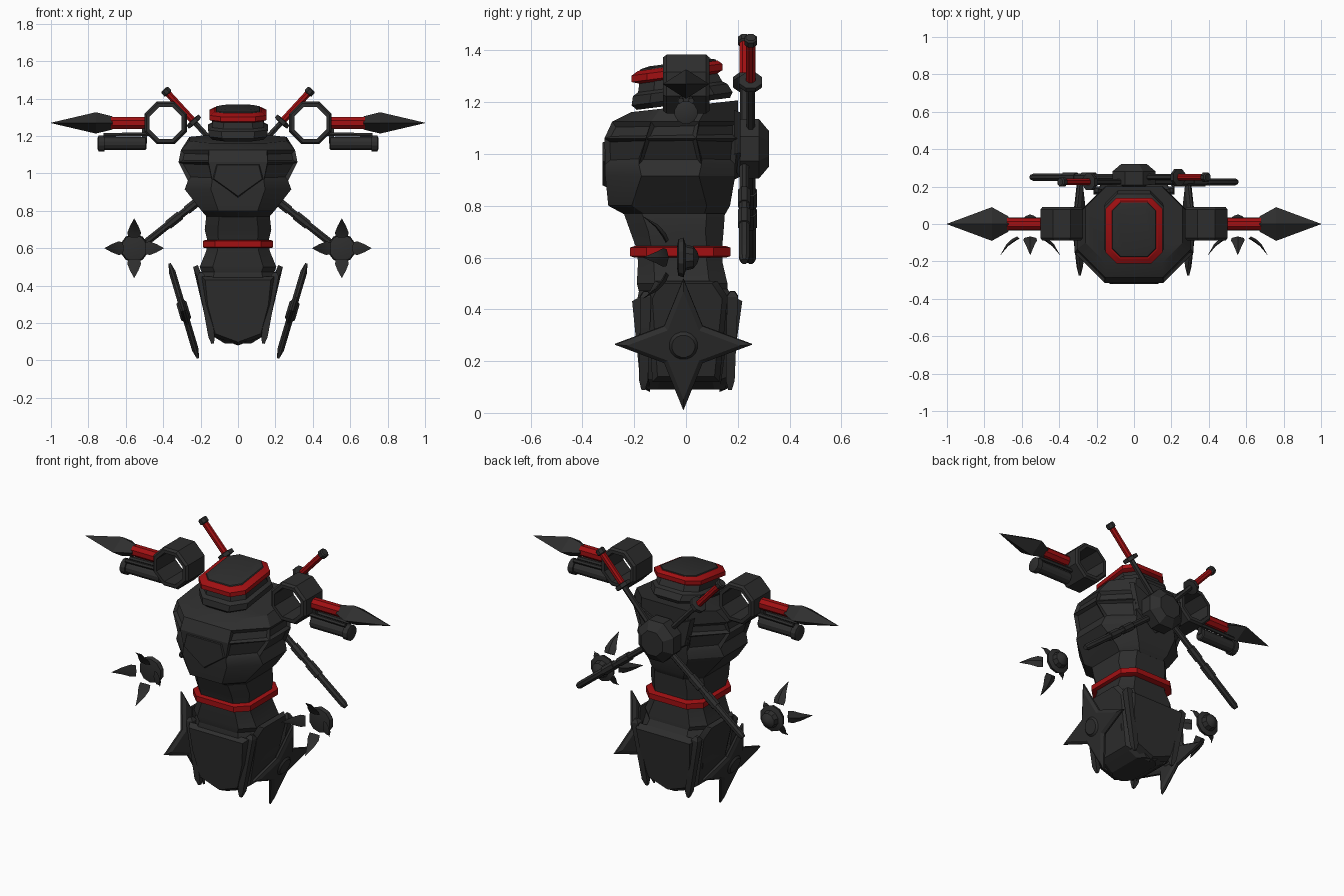
import bpy, bmesh, math
from mathutils import Vector as V

if "Cube" in bpy.data.objects:
    bpy.data.objects.remove(bpy.data.objects["Cube"])


def material(name, rgb):
    m = bpy.data.materials.new(name)
    m.diffuse_color = (*rgb, 1)
    m.use_nodes = True
    m.node_tree.nodes["Principled BSDF"].inputs["Base Color"].default_value = m.diffuse_color
    return m


DARK = material("dark_grey", (0.027, 0.027, 0.027))
RED = material("deep_red", (0.36, 0.005, 0.006))


def loft(name, rings, mat=DARK, closed=False, inset=None):
    """Skin rings of equal point count; cap the ends or close into a loop."""
    bm = bmesh.new()
    rows = [[bm.verts.new(p) for p in r] for r in rings]
    n = len(rows[0])
    pairs = list(zip(rows, rows[1:])) + ([(rows[-1], rows[0])] if closed else [])
    for a, b in pairs:
        for i in range(n):
            j = (i + 1) % n
            bm.faces.new((a[i], a[j], b[j], b[i]))
    if not closed:
        bm.faces.new(rows[0])
        bm.faces.new(rows[-1])
    bmesh.ops.recalc_face_normals(bm, faces=bm.faces)
    if inset:
        chosen = [f for f in bm.faces if inset(f.calc_center_median(), f.normal)]
        bmesh.ops.inset_individual(bm, faces=chosen, thickness=0.022, depth=-0.014)
    me = bpy.data.meshes.new(name)
    bm.to_mesh(me)
    bm.free()
    me.materials.append(mat)
    ob = bpy.data.objects.new(name, me)
    bpy.context.collection.objects.link(ob)
    return ob


def section(z, hx, yf, yb, c, tilt=0.0):
    """Horizontal rectangle with chamfered corners."""
    pts = [(-hx, yf + c), (-hx + c, yf), (hx - c, yf), (hx, yf + c),
           (hx, yb - c), (hx - c, yb), (-hx + c, yb), (-hx, yb - c)]
    return [V((x, y, z + tilt * y)) for x, y in pts]


def body(name, rows, mat=DARK, inset=None):
    return loft(name, [section(*r) for r in rows], mat, inset=inset)


def tube(name, a, b, profile, n=8, mat=DARK):
    """Turned part from a to b; profile holds (distance along, radius)."""
    a, b = V(a), V(b)
    d = (b - a).normalized()
    u = d.cross(V((0, 1, 0)) if abs(d.y) < 0.9 else V((0, 0, 1))).normalized()
    w = d.cross(u)
    angles = [math.tau * (i + 0.5) / n for i in range(n)]
    return loft(name, [[a + (b - a) * t + r * (u * math.cos(k) + w * math.sin(k))
                        for k in angles] for t, r in profile], mat)


def plate(name, pts, y0, y1, mat=DARK, shrink=0.92):
    """Front or back armour plate from an x-z outline, bevelled to y1."""
    c = sum((V((x, 0, z)) for x, z in pts), V()) / len(pts)
    base = [V((x, y0, z)) for x, z in pts]
    face = [c + (V((x, 0, z)) - c) * shrink + V((0, y1, 0)) for x, z in pts]
    return loft(name, [base, face], mat)


# Collar and head cap
body("collar", [(1.195, .135, -.19, .17, .07, .13), (1.215, .155, -.21, .18, .07, .13),
                (1.25, .16, -.205, .16, .07, .13), (1.262, .14, -.185, .14, .06, .13),
                (1.30, .135, -.18, .12, .06, .13)])
body("collar_rim", [(1.295, .13, -.18, .12, .05, .13), (1.305, .153, -.21, .14, .06, .13),
                    (1.33, .153, -.21, .14, .06, .13), (1.345, .125, -.185, .122, .05, .13)], RED)
body("head_cap", [(1.33, .13, -.185, .12, .05, .13), (1.35, .115, -.175, .115, .045, .13),
                  (1.357, .09, -.14, .09, .035, .13)])

# Torso with recessed shoulder and flank panels
body("torso", [(.765, .165, -.235, .15, .08), (.80, .195, -.30, .17, .09),
               (.915, .285, -.312, .19, .14), (.96, .268, -.312, .19, .13),
               (1.06, .318, -.315, .20, .16), (1.125, .305, -.285, .20, .15),
               (1.185, .26, -.21, .20, .11, .11)],
     inset=lambda c, n: .98 < c.z < 1.12 and abs(n.x) > .4)
plate("chest_plate", [(-.12, 1.05), (-.14, .97), (0, .87), (.14, .97), (.12, 1.05)], -.305, -.322)
plate("upper_back_plate", [(-.19, 1.17), (0, 1.08), (.19, 1.17), (.15, 1.0), (0, .9), (-.15, 1.0)],
      .185, .21)

# Waist, belt and hips
body("waist", [(.77, .17, -.24, .15, .07), (.70, .178, -.215, .145, .07),
               (.645, .165, -.195, .14, .06), (.585, .17, -.185, .14, .06),
               (.50, .205, -.19, .16, .07), (.46, .19, -.18, .16, .07)])
body("belt", [(.60, .175, -.20, .155, .06), (.606, .188, -.217, .172, .065),
              (.638, .188, -.217, .172, .065), (.644, .175, -.20, .155, .06)], RED)
body("hips", [(.48, .195, -.18, .16, .07), (.43, .205, -.19, .19, .07),
              (.25, .18, -.17, .17, .07), (.13, .135, -.16, .16, .06),
              (.09, .07, -.15, .15, .04)])
flap = [(-.195, .45), (.195, .45), (.18, .3), (.135, .13), (0, .08), (-.135, .13), (-.18, .3)]
front_flap = plate("front_flap", flap, -.15, -.185, shrink=.9)
back_flap = plate("back_flap", flap, .145, .185, shrink=.9)
for ob, k in ((front_flap, -.10), (back_flap, .14)):      # flaps lean out at the top
    for v in ob.data.vertices:
        v.co.y += k * (v.co.z - .2)

for s, side in ((-1, "left_"), (1, "right_")):
    # Hip side flaps
    loft(side + "hip_flap", [[V((s * x, y * k, z)) for y, z, x in
                              ((-.15, .45, .19), (-.12, .51, .215), (.12, .51, .215),
                               (.16, .45, .19), (.13, .12, .125), (-.13, .12, .125))]
                             for x0, k in ((0, 1),)] +
         [[V((s * x, y, z)) for y, z, x in
           ((-.13, .44, .215), (-.1, .50, .24), (.1, .50, .24),
            (.14, .44, .215), (.11, .14, .155), (-.11, .14, .155))]])
    for y, face in ((-.165, "front"), (.17, "rear")):
        tube(side + face + "_hip_strip", (s * .20, y + .01, .47), (s * .135, y, .09),
             [(0, .012), (.05, .03), (.9, .024), (1, .01)], 4)

    # Four-pointed throwing star beside the hip
    c, u, n = V((s * .29, -.01, .265)), V((s * .285, 0, .958)), V((s * .958, 0, -.285))
    w = V((0, 1, 0))

    def star(k, off):
        return [c + n * off + (u * math.cos(i * math.pi / 4) + w * math.sin(i * math.pi / 4))
                * k * (.105 if i % 2 else .265) for i in range(8)]
    loft(side + "star", [star(.82, -.018), star(1, -.006), star(1, .006), star(.82, .018)])
    tube(side + "star_hub", c - n * .028, c + n * .028, [(0, .045), (.2, .057), (.8, .057), (1, .045)], 16)

    # Octagonal shoulder ring
    def octagon(r, y):
        return [V((s * .387 + r * math.cos((i + .5) * math.pi / 4), y,
                   1.27 + r * math.sin((i + .5) * math.pi / 4))) for i in range(8)]
    loft(side + "shoulder_ring", [octagon(.112, -.088), octagon(.123, -.075), octagon(.123, .078),
                                  octagon(.112, .09), octagon(.092, .09), octagon(.092, -.088)], closed=True)

    # Spear: red shaft and four-edged head
    tube(side + "spear_shaft", (s * .49, 0, 1.27), (s * .68, 0, 1.27), [(0, .034), (1, .034)], 8, RED)
    loft(side + "spear_head", [[V((s * x, y, 1.27)), V((s * x, 0, 1.27 + z)),
                                V((s * x, -y, 1.27)), V((s * x, 0, 1.27 - z))]
                               for x, y, z in ((.67, .04, .035), (.76, .09, .057), (1, .001, .001))])

    # Launcher tube slung under the spear
    tube(side + "launcher", (s * .49, 0, 1.16), (s * .75, 0, 1.16),
         [(0, .03), (.02, .036), (.86, .036), (.86, .045), (.98, .045), (1, .032)], 12)
    for y in (-.02, .02):
        tube(side + "launcher_rail", (s * .47, y, 1.21), (s * .72, y, 1.205), [(0, .012), (1, .012)], 6)
    tube(side + "launcher_bracket", (s * .50, 0, 1.25), (s * .50, 0, 1.16), [(0, .02), (1, .02)], 4)

    # Floating hand with four curved claws
    hx, hz = s * .555, .60
    tube(side + "hand", (hx, -.035, hz), (hx, .05, hz),
         [(0, .04), (.06, .07), (.3, .077), (.4, .05), (.75, .043), (.93, .022), (1, .004)], 10)
    for q in range(4):
        r = V((math.cos(q * math.pi / 2), 0, math.sin(q * math.pi / 2)))
        t = V((-r.z, 0, r.x))
        rings = []
        for rad, y, hw, th in ((.06, -.075, .033, .012), (.085, -.088, .036, .014),
                               (.12, -.115, .022, .01), (.158, -.165, .001, .001)):
            p = V((hx, y, hz)) + r * rad
            out = (r * .7 + V((0, .7, 0))) * th
            rings.append([p + t * hw, p + out, p - t * hw, p - out * .4])
        loft(side + "claw", rings)

    # Crossed sword on the back: pommel, red grip, guard, blade, sheath
    y = .225 if s < 0 else .25
    top, mid, low = V((s * .395, y, 1.45)), V((0, y, 1.02)), V((-s * .55, y, .585))
    tube(side + "sword_pommel", top, mid, [(0, .02), (.01, .027), (.05, .027), (.06, .018)], 8)
    tube(side + "sword_grip", top, mid, [(.05, .019), (.39, .019)], 8, RED)
    tube(side + "sword_guard", top, mid, [(.38, .03), (.385, .048), (.42, .048), (.425, .03)], 8)
    tube(side + "sword_blade", top, mid, [(.42, .016), (1, .016)], 6)
    tube(side + "sword_sheath", mid, low,
         [(0, .019), (.38, .019), (.38, .026), (.5, .026), (.5, .021), (.56, .021),
          (.56, .027), (.68, .027), (.68, .021), (.97, .021), (1, .014)], 8)

# Hub where the swords cross
tube("sword_hub", (0, .19, 1.02), (0, .32, 1.02), [(0, .09), (.15, .125), (.7, .125), (1, .075)], 8)

# Smooth shading with crisp edges
bpy.ops.object.select_all(action='SELECT')
bpy.context.view_layer.objects.active = bpy.data.objects["torso"]
bpy.ops.object.shade_smooth_by_angle(angle=math.radians(25))
